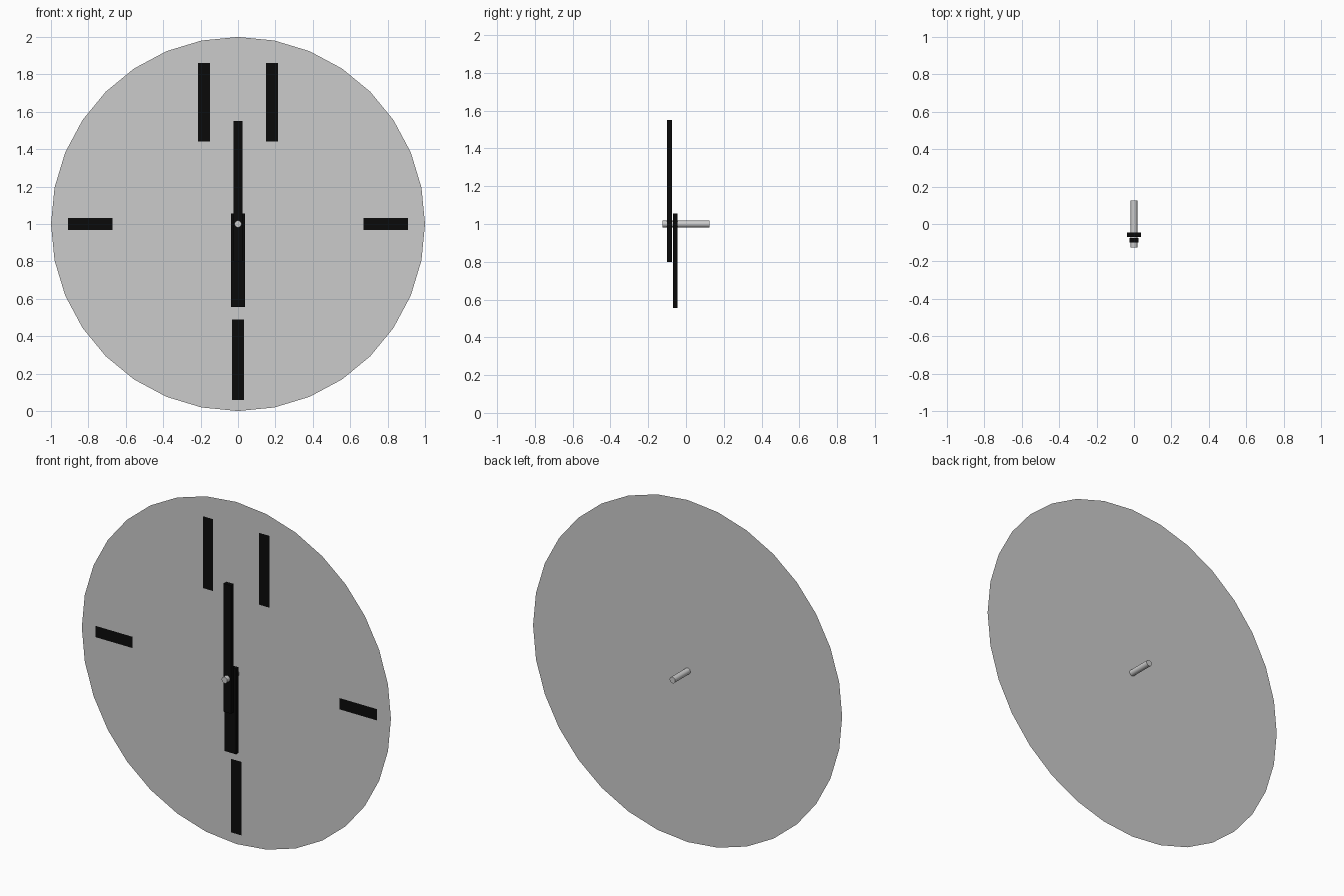
import bpy
from math import pi

if "Cube" in bpy.data.objects:
    bpy.data.objects.remove(bpy.data.objects["Cube"])

black = bpy.data.materials.new("black")
black.diffuse_color = (0.003, 0.003, 0.003, 1)
black.use_nodes = True
black.node_tree.nodes["Principled BSDF"].inputs["Base Color"].default_value = black.diffuse_color
CENTRE_Z = 1.0
FACE_Y = -0.015


def box(name, x0, x1, y0, y1, z0, z1):
    """Black box spanning the given extents."""
    bpy.ops.mesh.primitive_cube_add(size=1)
    ob = bpy.context.object
    ob.name = name
    for v in ob.data.vertices:
        v.co = ((x0 + x1) / 2 + v.co.x * (x1 - x0),
                (y0 + y1) / 2 + v.co.y * (y1 - y0),
                (z0 + z1) / 2 + v.co.z * (z1 - z0))
    ob.data.materials.append(black)
    return ob


def hour_mark(name, x0, x1, z0, z1):
    """Flat black bar lying on the dial, facing the front."""
    y = FACE_Y - 0.002
    me = bpy.data.meshes.new(name)
    me.from_pydata([(x0, y, z0), (x1, y, z0), (x1, y, z1), (x0, y, z1)],
                   [], [(0, 1, 2, 3)])
    me.materials.append(black)
    ob = bpy.data.objects.new(name, me)
    bpy.context.collection.objects.link(ob)


# Dial: paper-thin 32-sided disc
bpy.ops.mesh.primitive_circle_add(vertices=32, radius=1, fill_type='NGON',
                                  location=(0, FACE_Y, CENTRE_Z),
                                  rotation=(pi / 2, 0, 0))
bpy.context.object.name = "dial"

# Axle through the dial
bpy.ops.mesh.primitive_cylinder_add(vertices=32, radius=0.018, depth=0.25,
                                    location=(0, 0, CENTRE_Z),
                                    rotation=(pi / 2, 0, 0))
bpy.context.object.name = "axle"
bpy.ops.object.shade_smooth_by_angle()

# Hands
box("hour_hand", -0.037, 0.037, -0.07, -0.046, 0.555, 1.055)
box("minute_hand", -0.024, 0.024, -0.1, -0.074, 0.80, 1.55)

# Hour marks: double bar at the top, single bars at the other quarters
for side, x in (("left", -0.182), ("right", 0.182)):
    hour_mark("top_mark_" + side, x - 0.033, x + 0.033, 1.44, 1.86)
hour_mark("bottom_mark", -0.033, 0.033, 0.06, 0.49)
hour_mark("right_mark", 0.67, 0.91, 0.967, 1.033)
hour_mark("left_mark", -0.91, -0.67, 0.967, 1.033)
